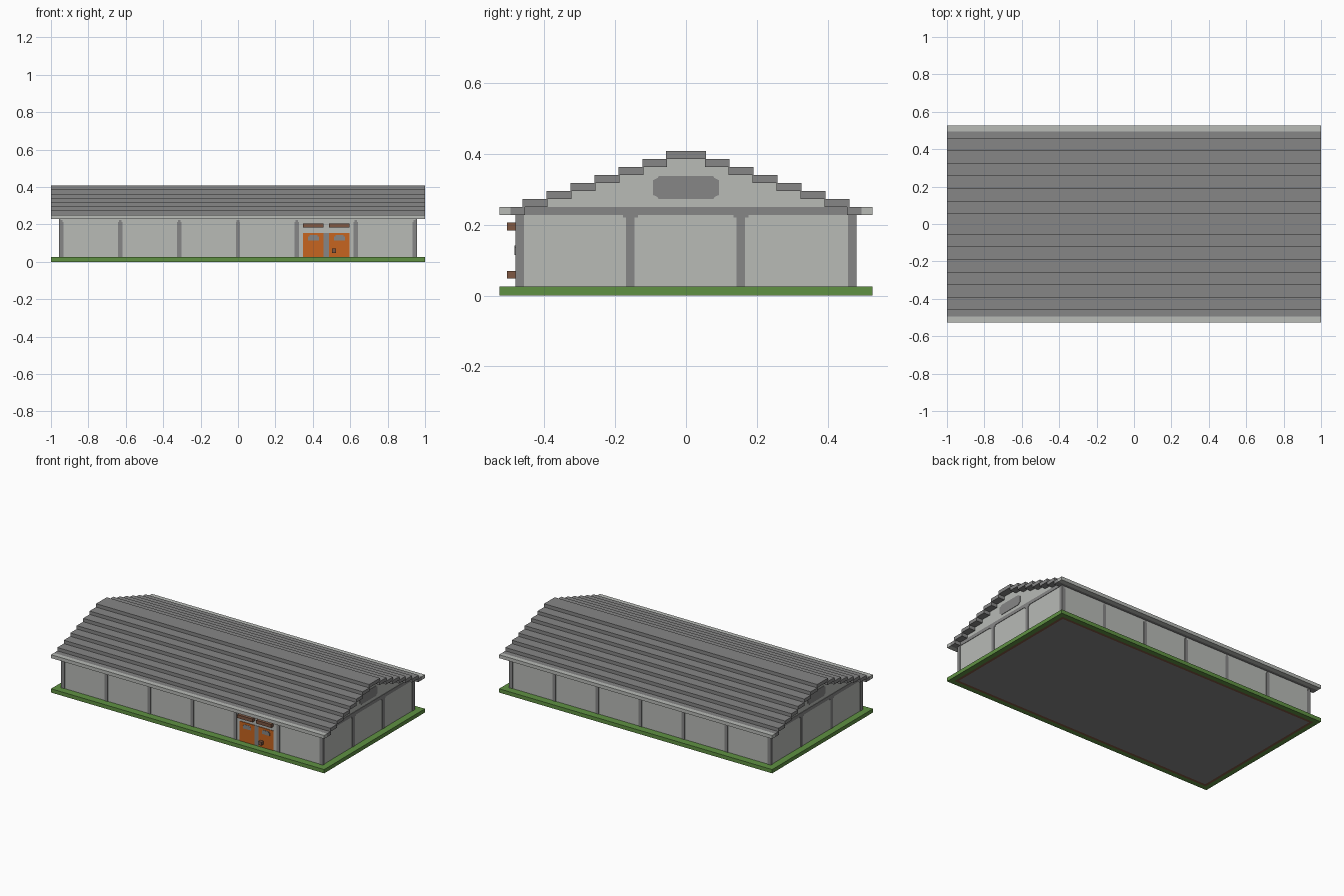
import bpy
import bmesh

if "Cube" in bpy.data.objects:
    bpy.data.objects.remove(bpy.data.objects["Cube"])


def material(name, rgb):
    m = bpy.data.materials.new(name)
    m.use_nodes = True
    color = (*rgb, 1)
    m.diffuse_color = color
    m.node_tree.nodes["Principled BSDF"].inputs["Base Color"].default_value = color
    return m


PLASTER = material("light plaster", (0.48, 0.495, 0.47))
STONE = material("grey stone", (0.238, 0.238, 0.238))
GRASS = material("grass green", (0.115, 0.283, 0.055))
ORANGE = material("orange wood", (0.57, 0.13, 0.014))
BROWN = material("brown wood", (0.21, 0.095, 0.055))


def finish(name, bm, *mats):
    bmesh.ops.recalc_face_normals(bm, faces=bm.faces)
    mesh = bpy.data.meshes.new(name)
    bm.to_mesh(mesh)
    bm.free()
    for m in mats:
        mesh.materials.append(m)
    ob = bpy.data.objects.new(name, mesh)
    bpy.context.collection.objects.link(ob)
    return ob


def box(name, x, y, z, mat):
    """Box from (low, high) pairs on each axis."""
    bm = bmesh.new()
    bmesh.ops.create_cube(bm, size=1)
    for v in bm.verts:
        v.co = [lo + (hi - lo) * (c + 0.5) for c, (lo, hi) in zip(v.co, (x, y, z))]
    return finish(name, bm, mat)


def extrude_x(name, outline, x0, x1, mat):
    """Sweep a (y, z) outline along x."""
    bm = bmesh.new()
    face = bm.faces.new([bm.verts.new((x0, y, z)) for y, z in outline])
    ext = bmesh.ops.extrude_face_region(bm, geom=[face])["geom"]
    for v in ext:
        if isinstance(v, bmesh.types.BMVert):
            v.co.x = x1
    return finish(name, bm, mat)


WALL_X, WALL_Y = 0.955, 0.478
BASE, EAVE, STEP, RUN = 0.025, 0.228, 0.0225, 0.0675
FIRST = 0.461   # outer edge of the lowest roof step
STEPS = 7
PROUD = 0.003

# Grass plinth with a framed stone floor underneath
ground = box("ground", (-1, 1), (-0.527, 0.527), (0, BASE), GRASS)
ground.data.materials.append(BROWN)
ground.data.materials.append(STONE)
bm = bmesh.new()
bm.from_mesh(ground.data)
bottom = min(bm.faces, key=lambda f: f.calc_center_median().z)
for width, index in ((0.045, 1), (0.025, 2)):
    bmesh.ops.inset_individual(bm, faces=[bottom], thickness=width)
    bottom.material_index = index
bm.to_mesh(ground.data)
bm.free()

# Walls with stepped gables in one solid
half = [(WALL_Y, BASE), (WALL_Y, EAVE + 0.01), (FIRST, EAVE + 0.01)]
for i in range(STEPS):
    y, z = FIRST - i * RUN, EAVE + STEP * (i + 1)
    half += [(y, z), (y - RUN if i < STEPS - 1 else 0.01, z)]
outline = half + [(-y, z) for y, z in reversed(half)]
clean = [p for i, p in enumerate(outline) if p != outline[i - 1]]
extrude_x("walls", clean, -WALL_X, WALL_X, PLASTER)

# Stepped roof slabs, gutters and lowest eave course on both sides
for side, s in (("front", -1), ("back", 1)):
    def span(a, b):
        return tuple(sorted((s * a, s * b)))
    box(side + "_gutter", (-1, 1), span(0.495, 0.527), (EAVE, EAVE + STEP), PLASTER)
    box(side + "_eave", (-1, 1), span(0.455, 0.496), (EAVE, EAVE + STEP), STONE)
    for i in range(STEPS - 1):
        y, z = FIRST - i * RUN, EAVE + STEP * (i + 1)
        box(f"{side}_roof_step_{i + 1}", (-1, 1), span(y, y - RUN - 0.003),
            (z, z + STEP), STONE)
ridge_z = EAVE + STEP * STEPS
box("roof_ridge", (-1, 1), (-0.056, 0.056), (ridge_z, ridge_z + STEP), STONE)

# Pilasters along the long walls
for side, s in (("front", -1), ("back", 1)):
    y = sorted((s * (WALL_Y - 0.01), s * (WALL_Y + PROUD)))
    for i in range(7):
        x = -0.945 + i * 0.315
        name = f"{side}_pilaster_{i + 1}"
        box(name, (x - 0.012, x + 0.012), y, (BASE, 0.212), STONE)
        box(name + "_tip", (x - 0.007, x + 0.007), y, (0.212, 0.223), STONE)

# Gable pilasters, beam and medallion
for side, s in (("right", 1), ("left", -1)):
    x0, x1 = s * (WALL_X - 0.005), s * (WALL_X + PROUD)
    xs = sorted((x0, x1))
    for i, y in enumerate((-0.469, -0.157, 0.155, 0.469)):
        name = f"{side}_gable_pilaster_{i + 1}"
        box(name, xs, (y - 0.012, y + 0.012), (BASE, EAVE), STONE)
        if abs(y) < 0.4:
            box(name + "_cap", xs, (y - 0.021, y + 0.021), (0.22, EAVE), STONE)
    box(side + "_gable_beam", xs, (-0.46, 0.46), (EAVE, EAVE + STEP), STONE)
    quarter = [(0.093, 0.021), (0.08, 0.027), (0.077, 0.033)]
    loop = quarter + [(-y, z) for y, z in reversed(quarter)]
    loop += [(-y, -z) for y, z in loop]
    extrude_x(side + "_gable_medallion", [(y, z + 0.305) for y, z in loop], x0, x1, STONE)

# Double door with windows, centre post, awning bars and handle
front = -WALL_Y
for side, x in (("right", 0.348), ("left", 0.486)):
    box(side + "_door", (x, x + 0.11), (front - 0.004, front + 0.01), (BASE, 0.155), ORANGE)
    box(side + "_door_window", (x + 0.027, x + 0.085), (front - 0.006, front),
        (0.115, 0.135), STONE)
    box(side + "_door_window_top", (x + 0.034, x + 0.078), (front - 0.006, front),
        (0.135, 0.142), STONE)
    box(side + "_door_bar", (x, x + 0.11), (-0.505, front + 0.01), (0.184, 0.206), BROWN)
box("door_post", (0.458, 0.486), (front - PROUD, front + 0.01), (BASE, 0.155), STONE)
box("door_handle", (0.503, 0.525), (-0.505, front), (0.048, 0.07), BROWN)
